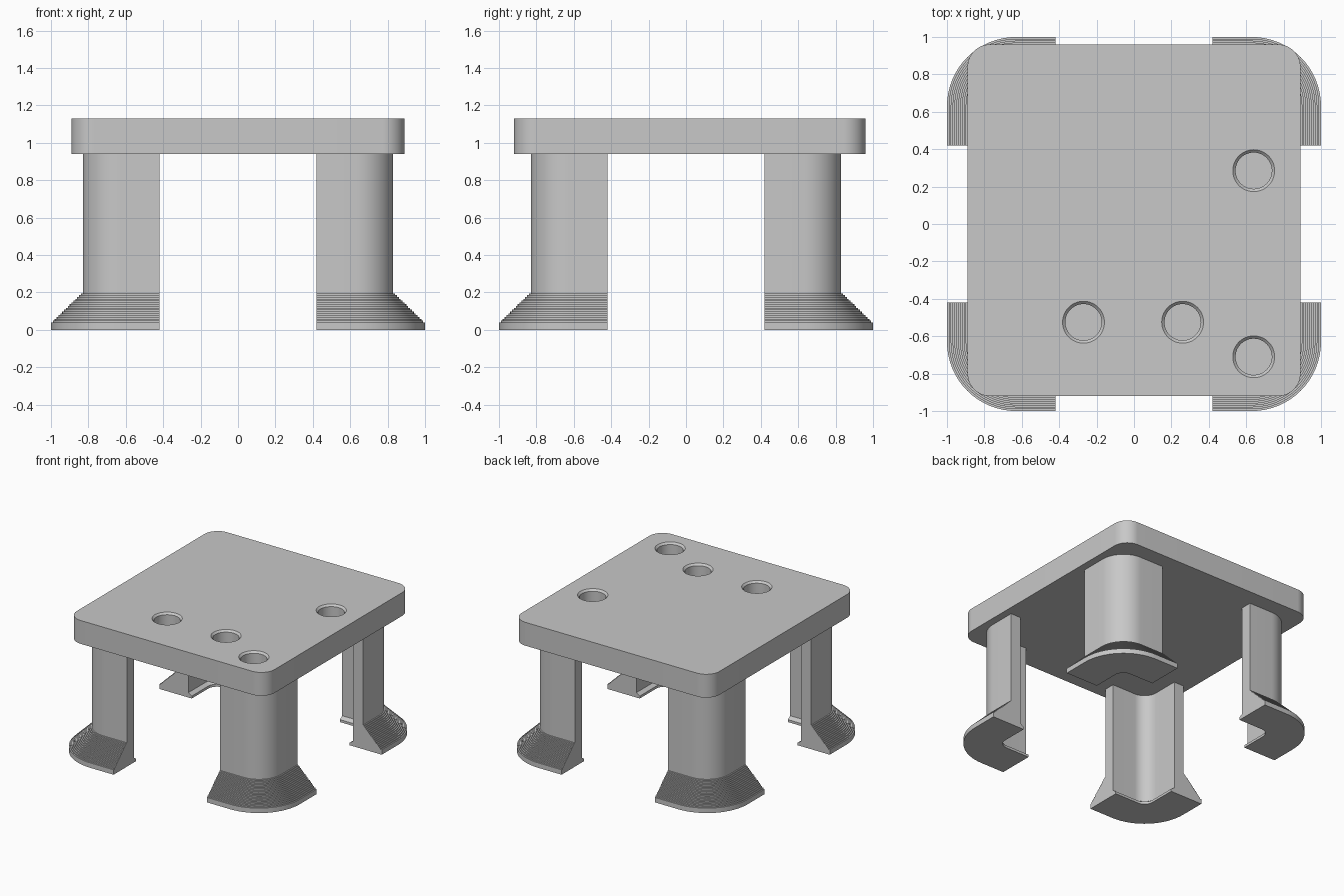
import bpy, bmesh, math

cube = bpy.data.objects.get("Cube")
if cube:
    bpy.data.objects.remove(cube, do_unlink=True)

# Single flat colour
grey = bpy.data.materials.new("plain grey")
grey.use_nodes = True
colour = (0.58, 0.58, 0.58, 1)
grey.diffuse_color = colour
grey.node_tree.nodes["Principled BSDF"].inputs["Base Color"].default_value = colour


def arc(cx, cy, r, start, steps=16):
    """Quarter circle of points, counter-clockwise from start degrees."""
    angles = [math.radians(start + 90 * i / steps) for i in range(steps + 1)]
    return [(cx + r * math.cos(a), cy + r * math.sin(a)) for a in angles]


def loft(name, rings):
    """Skin a stack of closed rings, each a (z, points) pair."""
    bm = bmesh.new()
    loops = [[bm.verts.new((x, y, z)) for x, y in pts] for z, pts in rings]
    n = len(loops[0])
    for low, high in zip(loops, loops[1:]):
        for i in range(n):
            j = (i + 1) % n
            bm.faces.new((low[i], low[j], high[j], high[i]))
    bm.faces.new(loops[0][::-1])
    bm.faces.new(loops[-1])
    bmesh.ops.recalc_face_normals(bm, faces=bm.faces)
    mesh = bpy.data.meshes.new(name)
    bm.to_mesh(mesh)
    bm.free()
    mesh.materials.append(grey)
    obj = bpy.data.objects.new(name, mesh)
    bpy.context.collection.objects.link(obj)
    return obj


def activate(obj):
    bpy.ops.object.select_all(action='DESELECT')
    obj.select_set(True)
    bpy.context.view_layer.objects.active = obj


def smooth(obj):
    activate(obj)
    bpy.ops.object.shade_smooth_by_angle(angle=math.radians(30))


# Table top: rounded slab
BASE, TOP = 0.94, 1.13
X, BACK, FRONT, R = 0.89, 0.96, -0.92, 0.12
slab = (arc(X - R, BACK - R, R, 0) + arc(R - X, BACK - R, R, 90)
        + arc(R - X, FRONT + R, R, 180) + arc(X - R, FRONT + R, R, 270))
table_top = loft("table_top", [(BASE, slab), (TOP, slab)])


# Blind round sockets with a chamfered rim
def circle(cx, cy, r):
    return [p for q in range(4) for p in arc(cx, cy, r, q * 90, 12)[:-1]]


for cx, cy in [(0.64, 0.285), (0.64, -0.71), (0.26, -0.525), (-0.27, -0.525)]:
    wall, rim = circle(cx, cy, 0.097), circle(cx, cy, 0.112)
    cutter = loft("socket_cutter", [(TOP - 0.15, wall), (TOP - 0.015, wall),
                                    (TOP, rim), (TOP + 0.05, rim)])
    cutter.hide_render = True
    activate(table_top)
    cut = table_top.modifiers.new("socket", 'BOOLEAN')
    cut.operation = 'DIFFERENCE'
    cut.solver = 'EXACT'
    cut.object = cutter
    bpy.ops.object.modifier_apply(modifier=cut.name)
    bpy.data.objects.remove(cutter, do_unlink=True)
smooth(table_top)

# Corner legs: L-shaped section with rounded bend
END, CENTRE = 0.42, 0.63


def section(flare, lip, sx, sy):
    r_out, r_in = 0.2 + flare, 0.11 - lip
    outer = [(CENTRE + r_out, END)] + arc(CENTRE, CENTRE, r_out, 0) + [(END, CENTRE + r_out)]
    inner = [(CENTRE + r_in, END)] + arc(CENTRE, CENTRE, r_in, 0) + [(END, CENTRE + r_in)]
    return [(sx * x, sy * y) for x, y in outer + inner[::-1]]


# Levels: foot pad, inner lip, finely stepped flare, straight shaft
STEPS, FLARE, PAD, KNEE = 17, 0.17, 0.04, 0.205
levels = [(0, FLARE, 0.03), (0.02, FLARE, 0.03), (PAD, FLARE, 0)]
for i in range(1, STEPS + 1):
    flare = FLARE * (1 - i / STEPS)
    z = PAD + (KNEE - PAD) * (i - 1) / STEPS
    levels += [(z, flare, 0), (z + (KNEE - PAD) / STEPS, flare, 0)]
levels.append((BASE, 0, 0))

for side, sx in (("left", 1), ("right", -1)):
    for end, sy in (("front", -1), ("back", 1)):
        rings = [(z, section(flare, lip, sx, sy)) for z, flare, lip in levels]
        smooth(loft(f"{end}_{side}_leg", rings))
